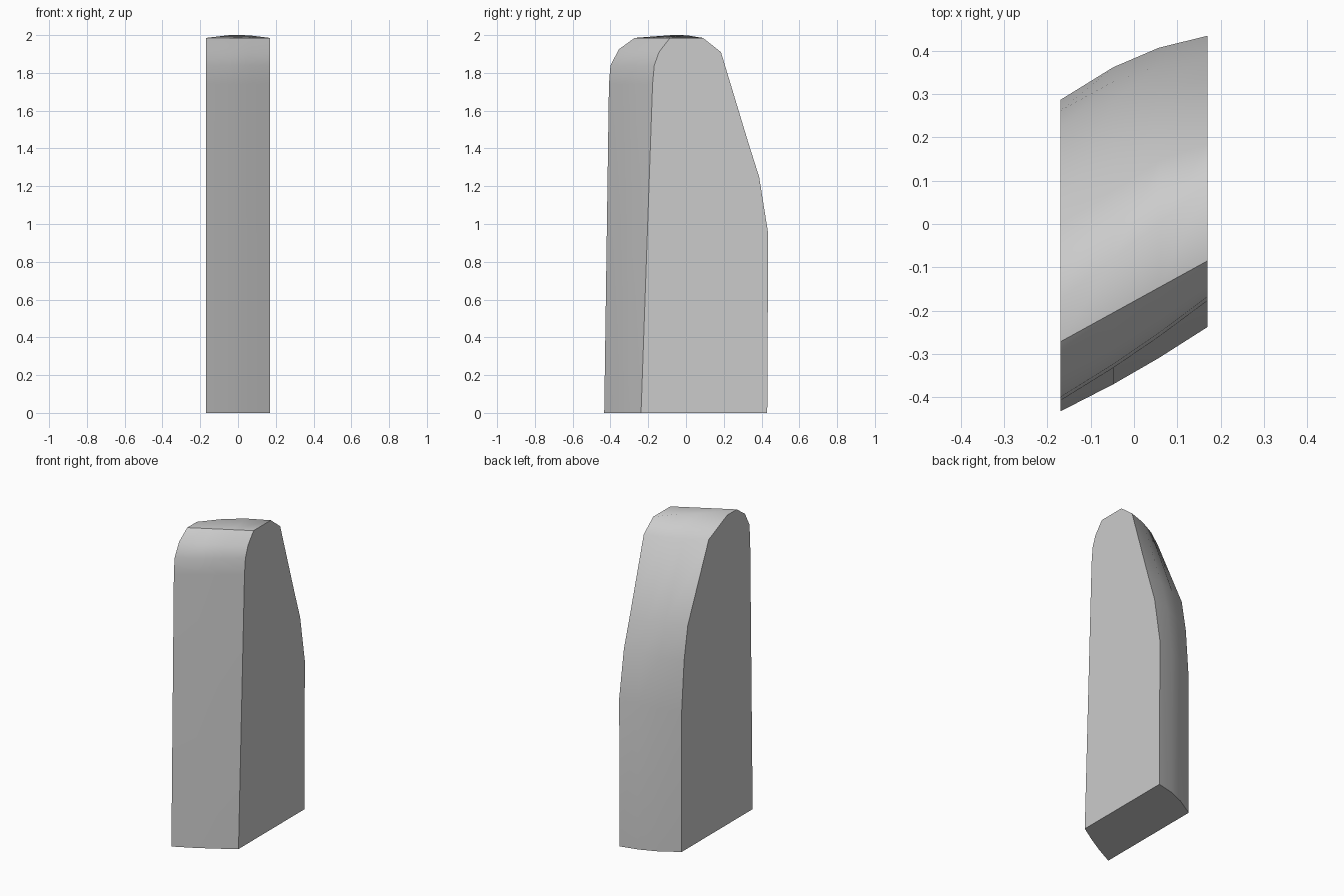
import bpy, bmesh, math

cube = bpy.data.objects.get("Cube")
if cube:
    bpy.data.objects.remove(cube, do_unlink=True)

grey = bpy.data.materials.new("plain grey")
grey.use_nodes = True
grey.diffuse_color = (0.6, 0.6, 0.6, 1)
grey.node_tree.nodes["Principled BSDF"].inputs["Base Color"].default_value = (0.6, 0.6, 0.6, 1)

# Side outlines as (y, z), running from the front foot over the top to the back foot
HALF = 0.17
LEFT_OUTLINE = [(-0.433, 0), (-0.408, 1.74), (-0.40, 1.84), (-0.355, 1.925), (-0.272, 1.985),
                (-0.175, 1.985), (0.012, 1.90), (0.225, 1.43), (0.262, 1.22), (0.287, 0.90), (0.287, 0)]
RIGHT_OUTLINE = [(-0.238, 0), (-0.177, 1.74), (-0.168, 1.84), (-0.143, 1.91), (-0.085, 1.985),
                 (0.09, 1.985), (0.185, 1.91), (0.33, 1.43), (0.387, 1.25), (0.435, 0.95), (0.43, 0)]
FRONT_TOP = 4
CROWN = 5
STATIONS = [0, 0.36, 0.67, 1]


def section(bm, t):
    """One outline across the slab, bulging slightly between the two sides."""
    bulge = 4 * t * (1 - t)
    ring = []
    for i, (a, b) in enumerate(zip(LEFT_OUTLINE, RIGHT_OUTLINE)):
        y = a[0] + (b[0] - a[0]) * t
        z = a[1] + (b[1] - a[1]) * t
        if i < FRONT_TOP:
            y -= 0.008 * bulge
        elif i == CROWN:
            z += 0.016 * bulge
        elif i > CROWN:
            y += 0.024 * bulge
        ring.append(bm.verts.new((-HALF + 2 * HALF * t, y, z)))
    return ring


# Loft the slab, then close the sides and the underside
bm = bmesh.new()
rings = [section(bm, t) for t in STATIONS]
for a, b in zip(rings, rings[1:]):
    for i in range(len(a) - 1):
        bm.faces.new((a[i], b[i], b[i + 1], a[i + 1]))
caps = [bm.faces.new(rings[0]), bm.faces.new(rings[-1]),
        bm.faces.new([r[0] for r in rings] + [r[-1] for r in reversed(rings)])]
bmesh.ops.recalc_face_normals(bm, faces=bm.faces)

# Crisp borders around the sides, the underside and the front top edge
for face in bm.faces:
    face.smooth = True
for face in caps:
    for edge in face.edges:
        edge.smooth = False
for a, b in zip(rings, rings[1:]):
    bm.edges.get((a[FRONT_TOP], b[FRONT_TOP])).smooth = False

mesh = bpy.data.meshes.new("rounded_slab")
bm.to_mesh(mesh)
bm.free()
mesh.materials.append(grey)
slab = bpy.data.objects.new("rounded_slab", mesh)
bpy.context.collection.objects.link(slab)
